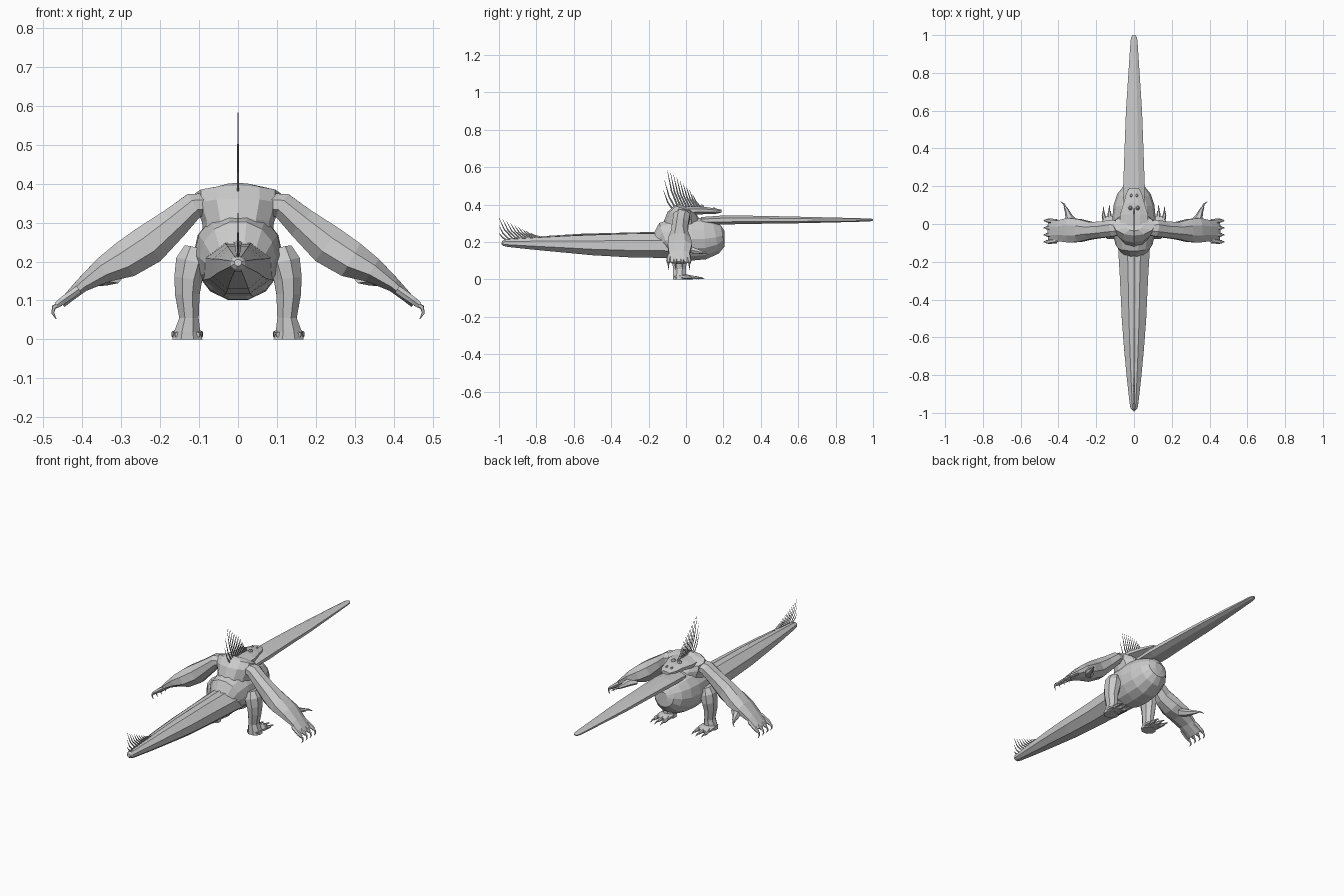
import bpy, bmesh, math
from mathutils import Vector


def tube(name, rings, n=8, side=(1, 0, 0), mirror=False, phase=0.0):
    """Loft rings (x, y, z, half width along side, half height) into a closed flat-shaded skin."""
    bm = bmesh.new()
    pts = [Vector(r[:3]) for r in rings]
    loops = []
    for i, r in enumerate(rings):
        t = (pts[min(i + 1, len(pts) - 1)] - pts[max(i - 1, 0)]).normalized()
        s = Vector(side)
        s = (s - t * s.dot(t)).normalized()
        u = s.cross(t)
        loop = []
        for k in range(n):
            a = 2 * math.pi * k / n + phase
            loop.append(bm.verts.new(pts[i] + s * r[3] * math.cos(a) + u * r[4] * math.sin(a)))
        loops.append(loop)
    for p, q in zip(loops, loops[1:]):
        for k in range(n):
            bm.faces.new((p[k], p[(k + 1) % n], q[(k + 1) % n], q[k]))
    bm.faces.new(loops[0])
    bm.faces.new(loops[-1])
    bmesh.ops.recalc_face_normals(bm, faces=bm.faces)
    mesh = bpy.data.meshes.new(name)
    bm.to_mesh(mesh)
    bm.free()
    ob = bpy.data.objects.new(name, mesh)
    bpy.context.collection.objects.link(ob)
    if mirror:
        m = ob.modifiers.new("mirror", 'MIRROR')
        m.use_axis[0] = True
        m.use_mirror_merge = False
    return ob


def y_loft(name, secs, n, phase=0.0):
    """Sections (y, bottom, top, half width) along the body axis."""
    return tube(name, [(0, y, (b + t) / 2, w, (t - b) / 2) for y, b, t, w in secs], n, phase=phase)


def spine(name, base, tip, r=0.004):
    """Thin spine in the centre plane, curving backwards towards its tip."""
    (y0, z0), (y1, z1) = base, tip
    my, mz = y0 + (y1 - y0) * 0.62, z0 + (z1 - z0) * 0.45
    tube(name, [(0, y0, z0, r * .7, r * 1.3), (0, my, mz, r * .6, r),
                (0, y1, z1, r * .15, r * .2)], 4)


# round belly with lower jaw
y_loft("belly", [(-0.14, .12, .25, .07), (-0.11, .108, .31, .098), (-0.05, .10, .335, .112),
                 (0.03, .098, .335, .115), (0.10, .105, .33, .108), (0.16, .135, .315, .088),
                 (0.195, .175, .295, .06), (0.207, .21, .26, .025)], 14)

# upper back and shoulders
tube("upper_back", [(0, -.025, .24, .09, .105), (0, -.02, .30, .092, .10),
                    (0, -.015, .345, .11, .085), (0, -.005, .375, .11, .06),
                    (0, 0, .387, .05, .04)], 12)

# head top and snout plate over the mouth
y_loft("snout", [(-0.05, .34, .392, .085), (0.05, .345, .392, .08), (0.11, .348, .388, .06),
                 (0.16, .35, .38, .045), (0.19, .357, .374, .028)], 8, math.pi / 8)
tube("eye_bump", [(.018, .085, .375, .014, .014), (.02, .085, .392, .011, .012),
                  (.02, .087, .40, .004, .005)], 6, mirror=True)
tube("nostril_bump", [(.015, .15, .374, .009, .012), (.015, .15, .386, .004, .006)], 6, mirror=True)

# long flat blade-like tongue
y_loft("long_tongue", [(0.08, .295, .335, .06), (0.2, .292, .344, .062), (0.4, .296, .342, .054),
                       (0.6, .299, .337, .046), (0.8, .304, .332, .032), (0.97, .309, .327, .02),
                       (0.99, .311, .326, .016), (1.0, .315, .322, .008)], 8, math.pi / 8)

# thick tapering tail
y_loft("tail", [(-0.05, .105, .257, .096), (-0.14, .11, .253, .09), (-0.3, .113, .25, .08),
                (-0.5, .125, .243, .07), (-0.65, .14, .236, .058), (-0.8, .155, .227, .043),
                (-0.95, .172, .216, .025), (-0.975, .178, .212, .02),
                (-0.985, .188, .206, .01)], 8, math.pi / 8)
tube("tail_ridge", [(0, -.14, .25, .012, .005), (0, -.55, .24, .008, .005),
                    (0, -.95, .216, .005, .004)], 4)

# spines of the back fin
N = 9
for i in range(N):
    f = i / (N - 1)
    spine("back_spine", (.085 - .125 * f, .38), (.035 - .135 * f, .455 + .13 * f ** .8))
spine("back_spine", (-.05, .37), (-.115, .53))
spine("back_spine", (-.06, .36), (-.12, .475))

# spines of the tail tip
for i in range(9):
    f = i / 8
    spine("tail_spine", (-.775 - .15 * f, .225 - .008 * f), (-.835 - .165 * f, .25 + .08 * f), .0035)
spine("tail_spine", (-.945, .213), (-1.0, .29), .0035)
spine("tail_spine", (-.96, .21), (-1.0, .25), .0035)

# arms hanging outwards, ending in wide flat hands
tube("arm", [(.075, -.02, .348, .04, .03), (.115, -.022, .343, .048, .036), (.165, -.03, .298, .046, .044),
             (.23, -.035, .243, .05, .056), (.29, -.035, .205, .066, .052), (.345, -.033, .178, .07, .036),
             (.40, -.036, .14, .06, .02), (.435, -.036, .108, .056, .014),
             (.452, -.036, .09, .05, .010)], 8, (0, 1, 0), True, math.pi / 8)

# fingers with hooked claws
for fy in (.012, -.022, -.055, -.088):
    gy = -.036 + (fy + .036) * 1.12
    tube("finger", [(.41, fy, .128, .014, .012), (.45, gy, .10, .012, .011),
                    (.466, gy, .088, .008, .009)], 6, (0, 1, 0), True)
    tube("finger_claw", [(.455, gy, .092, .006, .007), (.473, gy, .083, .005, .006),
                         (.476, gy, .068, .003, .004), (.467, gy, .052, .001, .001)], 5, (0, 1, 0), True)
tube("thumb", [(.32, .0, .165, .03, .022), (.345, .04, .155, .02, .018),
               (.355, .07, .148, .012, .012), (.365, .09, .144, .008, .008)], 6, (1, 0, 0), True)
tube("thumb_claw", [(.362, .085, .145, .007, .007), (.37, .104, .143, .005, .005),
                    (.388, .12, .132, .001, .001)], 5, (0, 0, 1), True)

# stout legs
tube("leg", [(.11, -.03, .235, .03, .035), (.118, -.032, .20, .045, .052), (.128, -.032, .155, .039, .052),
             (.13, -.035, .115, .034, .044), (.126, -.035, .055, .027, .037),
             (.13, -.035, .02, .036, .038), (.13, -.035, 0, .042, .038)], 8, (1, 0, 0), True, math.pi / 8)

# feet and toes with claws
tube("foot", [(.13, -.06, .012, .034, .012), (.13, -.02, .015, .042, .015), (.13, .015, .013, .044, .013),
              (.13, .04, .009, .036, .009)], 8, (1, 0, 0), True, math.pi / 8)
for k in (-1, 0, 1):
    x0, x1 = .13 + k * .023, .13 + k * .031
    reach = .06 if k else .068
    tube("toe", [(x0, .01, .012, .012, .012), (x1, reach - .015, .010, .010, .010),
                 (x1, reach, .007, .007, .007)], 6, (1, 0, 0), True)
    tube("toe_claw", [(x1, reach - .008, .009, .006, .007), (x1, reach + .015, .008, .004, .005),
                      (x1, reach + .032, .002, .001, .001)], 5, (1, 0, 0), True)
